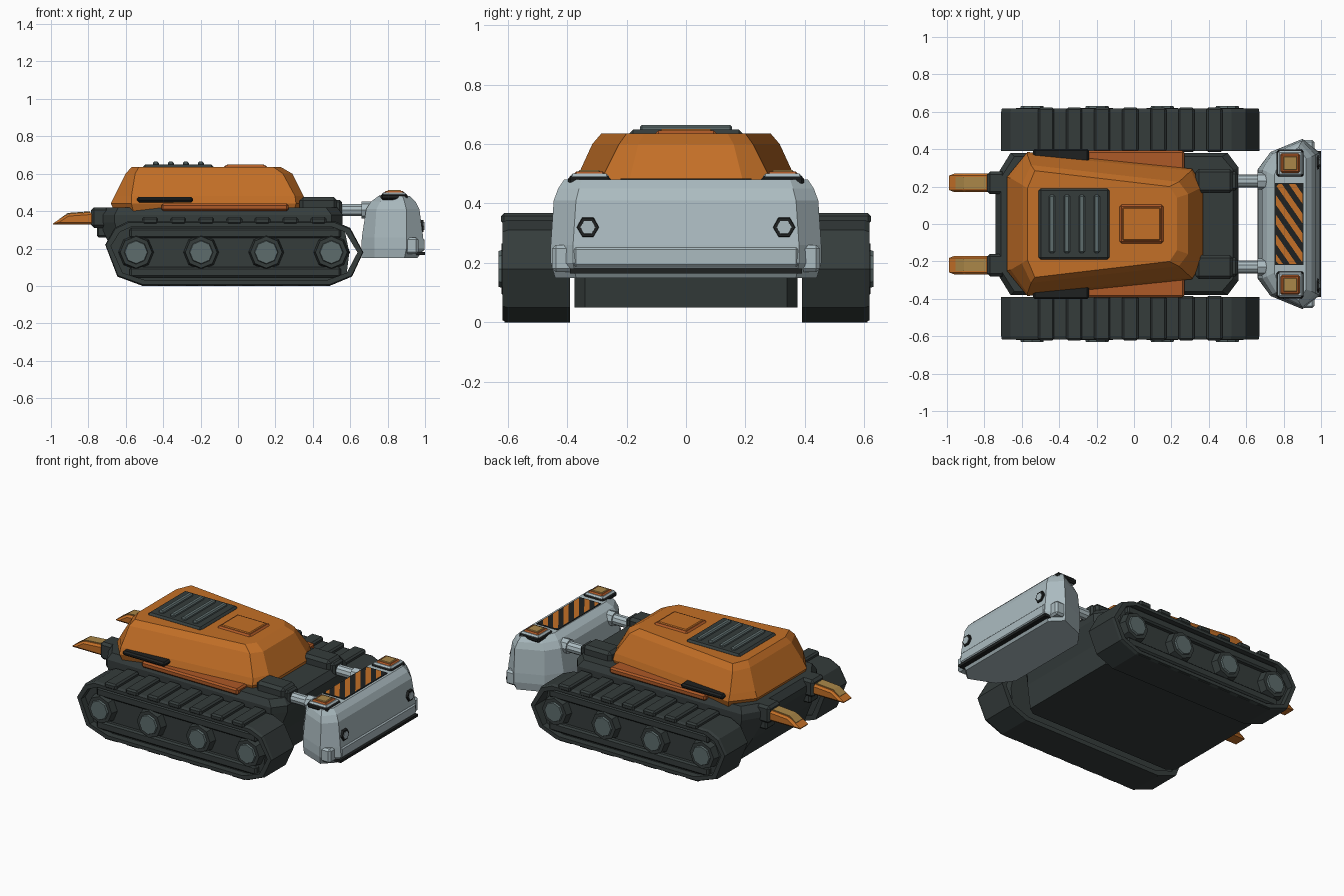
import bpy, bmesh, math
from mathutils import Vector

cube = bpy.data.objects.get("Cube")
if cube:
    bpy.data.objects.remove(cube, do_unlink=True)


def material(name, r, g, b):
    m = bpy.data.materials.new(name)
    m.use_nodes = True
    m.diffuse_color = (r, g, b, 1)
    m.node_tree.nodes["Principled BSDF"].inputs["Base Color"].default_value = (r, g, b, 1)
    return m


orange = material("orange paint", .55, .16, .02)
rust = material("deep orange trim", .42, .10, .02)
dark = material("dark metal", .035, .045, .044)
black = material("black rubber", .013, .015, .015)
steel = material("pale steel", .41, .50, .53)
hub_grey = material("hub grey", .11, .15, .15)
tan = material("worn tan", .40, .24, .065)


def finish(name, bm, mats, bevel=0):
    if bevel:
        bmesh.ops.bevel(bm, geom=bm.edges[:], offset=bevel, segments=1, affect='EDGES')
    bmesh.ops.recalc_face_normals(bm, faces=bm.faces[:])
    mesh = bpy.data.meshes.new(name)
    bm.to_mesh(mesh)
    bm.free()
    for m in mats:
        mesh.materials.append(m)
    ob = bpy.data.objects.new(name, mesh)
    bpy.context.collection.objects.link(ob)
    return ob


def bridge(bm, a, b):
    for i in range(len(a)):
        j = (i + 1) % len(a)
        bm.faces.new((a[i], a[j], b[j], b[i]))


def box(name, x, y, z, mat, bevel=0):
    """Box spanning the given (low, high) ranges."""
    bm = bmesh.new()
    bmesh.ops.create_cube(bm, size=1)
    for v in bm.verts:
        v.co = Vector([r[0] if c < 0 else r[1] for c, r in zip(v.co, (x, y, z))])
    return finish(name, bm, [mat], bevel)


def prism(name, profile, y, mat, bevel=0):
    """Side profile of (x, z) points extruded across y."""
    bm = bmesh.new()
    a, b = [[bm.verts.new((px, d, pz)) for px, pz in profile] for d in y]
    bm.faces.new(a)
    bm.faces.new(b)
    bridge(bm, a, b)
    return finish(name, bm, [mat], bevel)


def loft(name, layers, mat):
    """Stack of plan outlines, each mirrored across y."""
    bm = bmesh.new()
    rings = []
    for z, half in layers:
        outline = half + [(x, -y) for x, y in reversed(half)]
        rings.append([bm.verts.new((x, y, z)) for x, y in outline])
    for a, b in zip(rings, rings[1:]):
        bridge(bm, a, b)
    bm.faces.new(rings[0])
    bm.faces.new(rings[-1])
    return finish(name, bm, [mat])


def rod(name, axis, start, length, r1, r2, sides, mat):
    """Cylinder or cone starting at a point and running along an axis."""
    bm = bmesh.new()
    bmesh.ops.create_cone(bm, cap_ends=True, segments=sides, radius1=r1, radius2=r2, depth=length)
    d = Vector(axis)
    spin = math.pi / sides
    for v in bm.verts:
        v.co.rotate(Vector((0, 0, 1)).rotation_difference(d))
        v.co += Vector(start) + d * length / 2
    return finish(name, bm, [mat])


def side(s, low, high):
    return tuple(sorted((s * low, s * high)))


# hull between the tracks
rim = [(-.74, .25), (-.66, .38), (.50, .38), (.56, .30)]
loft("hull", [
    (.05, [(-.60, .34), (-.55, .375), (.45, .375), (.50, .34)]),
    (.20, [(-.68, .30), (-.62, .375), (.48, .375), (.52, .34)]),
    (.34, rim), (.38, rim),
    (.42, [(-.71, .25), (-.64, .36), (.47, .36), (.53, .29)])], dark)

# faceted upper body
loft("upper_body", [
    (.40, [(-.66, .25), (-.56, .37), (.30, .285), (.36, .19)]),
    (.44, [(-.68, .25), (-.57, .385), (.31, .295), (.37, .20)]),
    (.48, [(-.66, .245), (-.57, .37), (.305, .285), (.35, .19)]),
    (.60, [(-.60, .21), (-.55, .315), (.24, .225), (.29, .16)]),
    (.635, [(-.57, .19), (-.53, .285), (.19, .20), (.23, .14)])], orange)

# roof vent and hatch
box("vent_plate", (-.51, -.13), (-.19, .19), (.60, .648), dark, .012)
for i in range(4):
    x = -.455 + i * .08
    box("vent_slat", (x, x + .032), (-.155, .155), (.635, .664), hub_grey, .007)
box("roof_hatch_rim", (-.08, .16), (-.105, .105), (.61, .645), rust, .012)
box("roof_hatch", (-.065, .145), (-.09, .09), (.62, .65), orange, .008)

# tracks
track = [(-.51, 0), (.49, 0), (.61, .05), (.67, .18), (.60, .31), (.52, .345),
         (-.59, .345), (-.66, .31), (-.71, .22), (-.645, .05)]
inner = [(-.02 + (x + .02) * .955, .175 + (z - .175) * .84) for x, z in track]
frame = [(min(x, .595), z) for x, z in inner]
for s in (-1, 1):
    bm = bmesh.new()
    rings = [[bm.verts.new((x, s * y, z)) for x, z in loop] for loop, y in
             ((track, .39), (track, .60), ([(x * .995, .175 + (z - .175) * .96) for x, z in track], .617),
              (inner, .617), (inner, .39))]
    for i in range(5):
        bridge(bm, rings[i], rings[(i + 1) % 5])
    finish("track_band", bm, [dark])
    prism("track_frame", frame, side(s, .40, .575), dark)
    for z in (.045, .255):
        box("frame_rail", (-.58, .55), side(s, .56, .605), (z, z + .055), dark, .01)
    for i in range(7):
        x = -.47 + i * .15
        box("tread_pad", (x - .043, x + .043), side(s, .385, .622), (.33, .368), dark, .01)
        box("lower_tread_pad", (x - .043, x + .043), side(s, .40, .61), (-.0, .02), dark)
    for i in range(4):
        x = -.545 + i * .348
        rod("wheel", (0, s, 0), (x, s * .55, .18), .07, .10, .085, 8, dark)
        rod("wheel_hub", (0, s, 0), (x, s * .60, .18), .031, .07, .06, 8, hub_grey)

    # body side trim and handle
    box("side_skirt", (-.41, .27), side(s, .27, .392), (.40, .44), rust, .01)
    box("side_handle", (-.54, -.24), side(s, .33, .402), (.447, .476), black, .01)

    # rear prongs with clamps
    y = s * .22
    box("prong_clamp", (-.785, -.69), (y - .06, y + .06), (.31, .42), dark, .015)
    box("prong_bracket", (-.755, -.66), (y - .045, y + .045), (.26, .34), dark, .01)
    prism("prong", [(-1, .327), (-.91, .385), (-.77, .395), (-.77, .327)],
          (y - .05, y + .05), orange, .012)
    prism("prong_wear_plate", [(-.955, .352), (-.91, .385), (-.79, .394), (-.79, .399),
                               (-.91, .390), (-.955, .358)], (y - .032, y + .032), tan)

    # push arms
    y = s * .23
    box("arm_mount", (.33, .53), (y - .065, y + .065), (.35, .475), dark, .018)
    box("arm_collar", (.50, .555), (y - .05, y + .05), (.36, .46), dark, .012)
    rod("arm_rod", (1, 0, 0), (.50, y, .405), .25, .034, .034, 10, steel)
    rod("arm_socket", (1, 0, 0), (.66, y, .405), .08, .045, .045, 8, steel)

# blade block
loft("blade", [
    (.15, [(.66, .28), (.73, .375), (.89, .44), (.96, .37)]),
    (.20, [(.66, .29), (.73, .385), (.90, .455), (.995, .38)]),
    (.26, [(.662, .29), (.73, .385), (.90, .455), (.99, .38)]),
    (.41, [(.685, .29), (.74, .375), (.90, .445), (.97, .37)]),
    (.45, [(.71, .28), (.76, .365), (.89, .43), (.95, .36)]),
    (.48, [(.75, .26), (.78, .34), (.88, .41), (.92, .35)])], steel)
box("blade_lip", (.90, .998), (-.38, .38), (.185, .255), steel, .01)
box("blade_edge", (.90, 1), (-.39, .39), (.165, .182), black)

for s in (-1, 1):
    # blade bolts, end caps and top lamps
    rod("bolt_ring", (1, 0, 0), (.95, s * .33, .32), .043, .042, .036, 6, black)
    rod("bolt_head", (1, 0, 0), (.96, s * .33, .32), .036, .027, .025, 6, steel)
    box("blade_end_cap", (.895, .965), side(s, .36, .45), (.17, .26), steel, .012)
    y = s * .325
    for name, half, top, mat in (("lamp_base", .072, .492, black), ("lamp_seat", .066, .500, steel),
                                 ("lamp_rim", .053, .508, rust), ("lamp", .042, .512, tan)):
        box(name, (.835 - half, .835 + half), (y - half, y + half), (.46, top), mat, .009)

# diagonal warning stripes, cut into a thin plate
bm = bmesh.new()
corners = [(.76, -.2), (.775, -.215), (.885, -.215), (.90, -.2),
           (.90, .2), (.885, .215), (.775, .215), (.76, .2)]
bm.faces.new([bm.verts.new((x, y, .487)) for x, y in corners])
slant = Vector((.82, .57, 0))
middle = Vector((.83, 0, .487))
step = .03
for i in range(-6, 7):
    bmesh.ops.bisect_plane(bm, geom=bm.verts[:] + bm.edges[:] + bm.faces[:],
                           plane_co=middle + slant * i * step, plane_no=slant)
for f in bm.faces:
    f.material_index = math.floor((f.calc_center_median() - middle).dot(slant) / step) % 2
finish("warning_panel", bm, [orange, black])
box("warning_panel_base", (.755, .905), (-.22, .22), (.47, .484), black)
